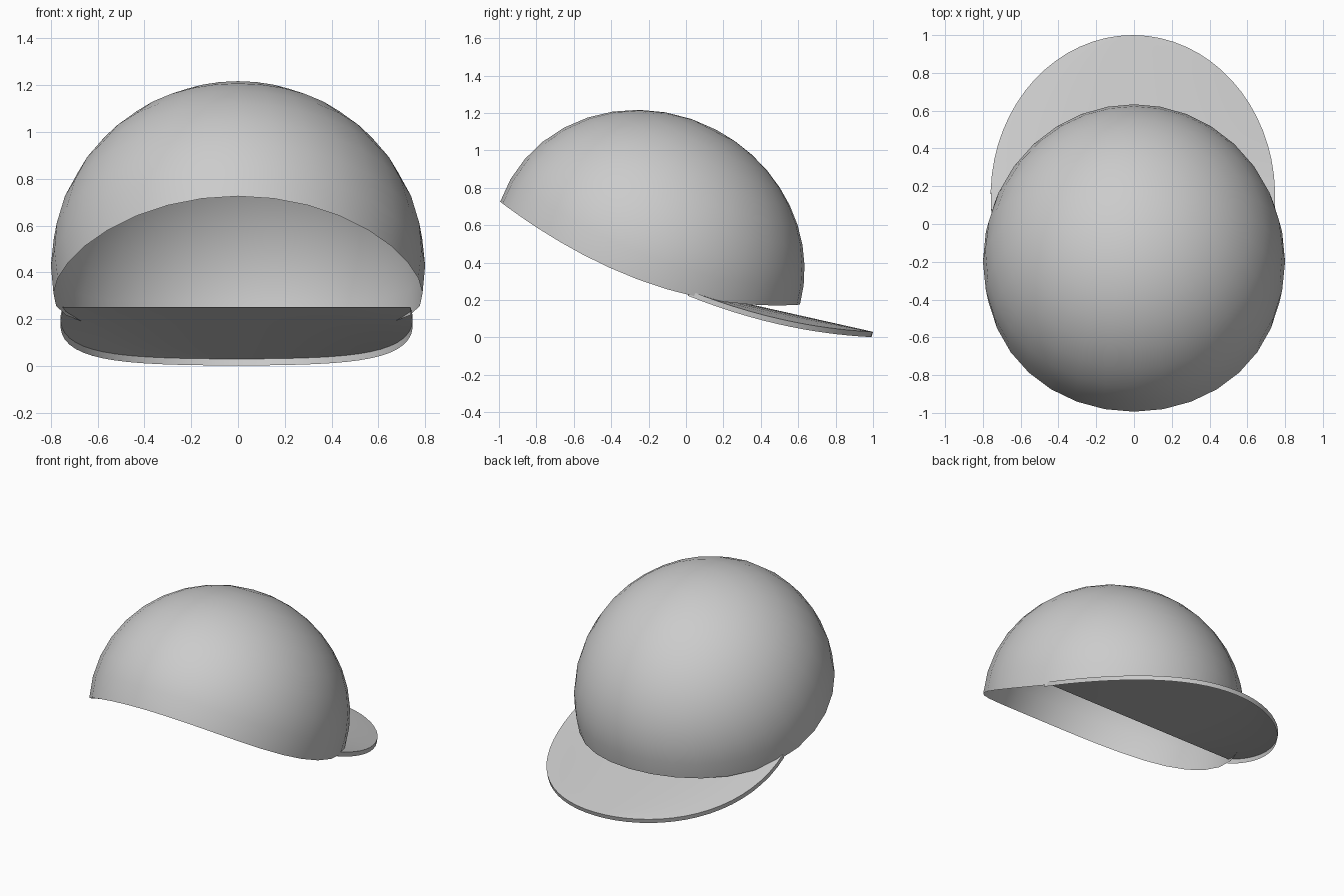
import bpy, bmesh, math
from mathutils import Matrix, Vector

cube = bpy.data.objects.get("Cube")
if cube:
    bpy.data.objects.remove(cube, do_unlink=True)

GREY = (0.6, 0.6, 0.6, 1)
cloth = bpy.data.materials.new("grey_cloth")
cloth.use_nodes = True
cloth.diffuse_color = GREY
cloth.node_tree.nodes["Principled BSDF"].inputs["Base Color"].default_value = GREY


def grid_object(name, rows, up):
    """Skin rows of points into a smooth open sheet whose normals face the given way."""
    bm = bmesh.new()
    verts = [[bm.verts.new(p) for p in row] for row in rows]
    for a, b in zip(verts, verts[1:]):
        for i in range(len(a) - 1):
            bm.faces.new((a[i], a[i + 1], b[i + 1], b[i]))
    bmesh.ops.remove_doubles(bm, verts=bm.verts, dist=0.0005)
    bm.normal_update()
    if sum(f.normal.dot(up) * f.calc_area() for f in bm.faces) < 0:
        bmesh.ops.reverse_faces(bm, faces=bm.faces)
    mesh = bpy.data.meshes.new(name)
    bm.to_mesh(mesh)
    bm.free()
    mesh.materials.append(cloth)
    obj = bpy.data.objects.new(name, mesh)
    bpy.context.collection.objects.link(obj)
    bpy.ops.object.select_all(action='DESELECT')
    obj.select_set(True)
    bpy.context.view_layer.objects.active = obj
    bpy.ops.object.shade_smooth_by_angle(angle=math.radians(35))
    return obj


# Crown: tilted ellipsoid shell trimmed along a sagging rim
CENTRE = Vector((0, -0.2, 0.425))
TILT = Matrix.Rotation(math.radians(-28), 3, 'X')
SEGMENTS, RINGS = 32, 10


def crown_point(around, down):
    p = Vector((0.8 * math.sin(down) * math.cos(around),
                0.85 * math.sin(down) * math.sin(around),
                0.775 * math.cos(down)))
    return CENTRE + TILT @ p


def rim_height(y):
    return 0.23 - 0.245 * y + 0.255 * y * y


def rim_angle(around):
    low, high = 0.5, 2.6
    for _ in range(30):
        mid = (low + high) / 2
        p = crown_point(around, mid)
        if p.z > rim_height(p.y):
            low = mid
        else:
            high = mid
    return low


crown_rows = []
for i in range(SEGMENTS + 1):
    around = 2 * math.pi * i / SEGMENTS
    end = rim_angle(around)
    crown_rows.append([crown_point(around, end * j / RINGS) for j in range(RINGS + 1)])
grid_object("crown", crown_rows, Vector((0, 0, 1)))

# Brim: arched sheet with a straight inner edge and a thin lip turned down
ROWS, COLUMNS, LIP = 18, 12, 0.028
brim_rows = []
for i in range(ROWS + 1):
    a = math.radians(-9 + 99 * i / ROWS)
    y, width = 0.15 + 0.85 * math.sin(a), 0.753 * math.cos(a)
    d = y - 0.02
    ridge, edge = 0.25 - 0.2245 * d, 0.25 - 0.4 * d + 0.179 * d * d
    row = []
    for j in range(COLUMNS + 1):
        s = 2 * j / COLUMNS - 1
        row.append(Vector((s * width - 0.006, y, ridge + (edge - ridge) * abs(s) ** 3)))
    drop = Vector((0, -0.008, -LIP))
    brim_rows.append([row[0] + drop] + row + [row[-1] + drop])
grid_object("brim", brim_rows, Vector((0, 0, 1)))
